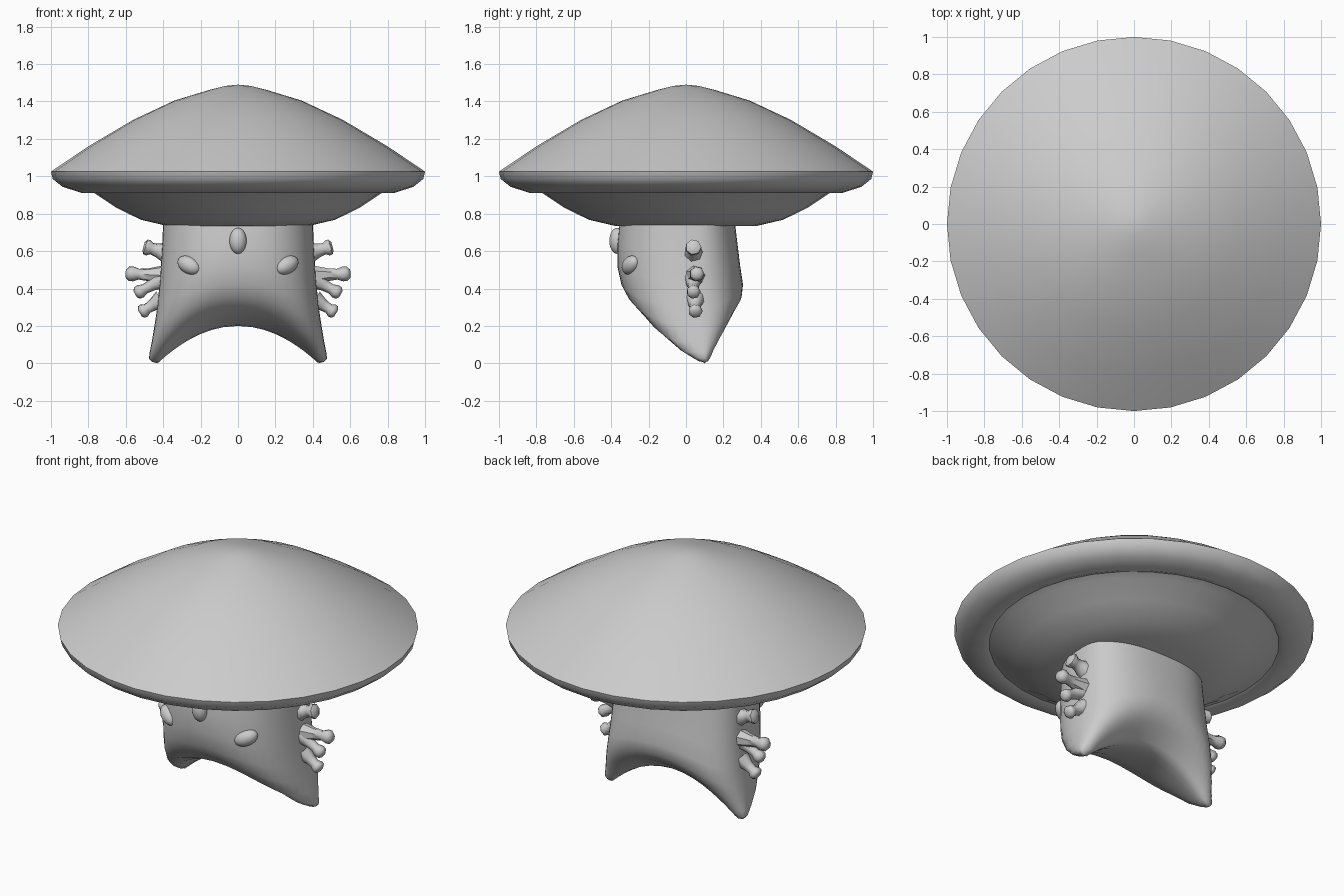
import bpy, bmesh, math
from mathutils import Vector, Matrix

if "Cube" in bpy.data.objects:
    bpy.data.objects.remove(bpy.data.objects["Cube"])


def finish(name, bm, angle=50):
    bmesh.ops.remove_doubles(bm, verts=bm.verts, dist=0.0005)
    bmesh.ops.recalc_face_normals(bm, faces=bm.faces)
    me = bpy.data.meshes.new(name)
    bm.to_mesh(me)
    bm.free()
    ob = bpy.data.objects.new(name, me)
    bpy.context.collection.objects.link(ob)
    bpy.ops.object.select_all(action='DESELECT')
    ob.select_set(True)
    bpy.context.view_layer.objects.active = ob
    bpy.ops.object.shade_smooth_by_angle(angle=math.radians(angle))
    return ob


def loft(bm, rings, cap_start=False, cap_end=False):
    loops = [[bm.verts.new(p) for p in r] for r in rings]
    n = len(loops[0])
    for a, b in zip(loops, loops[1:]):
        for i in range(n):
            j = (i + 1) % n
            bm.faces.new((a[i], a[j], b[j], b[i]))
    if cap_start:
        bm.faces.new(loops[0][::-1])
    if cap_end:
        bm.faces.new(loops[-1])


# Mushroom cap: lathed profile with a turned-under lip and bulging gill dish
profile = [(0.0001, 1.49), (0.07, 1.483), (0.15, 1.463), (0.34, 1.405), (0.56, 1.302),
           (0.8, 1.16), (1, 1.025), (0.99, 0.985), (0.94, 0.945), (0.84, 0.912),
           (0.805, 0.925), (0.765, 0.908), (0.65, 0.832), (0.52, 0.768),
           (0.38, 0.735), (0.0001, 0.732)]
bm = bmesh.new()
loft(bm, [[(r * math.cos(k * math.tau / 32), r * math.sin(k * math.tau / 32), z)
           for k in range(32)] for r, z in profile])
finish("mushroom_cap", bm, 40)

# Body: stacked superellipse rings, sheared so the bottom arches between two feet
# each level: height fraction, half width, front y, side y, back y
levels = [(0, .43, .10, .10, .10), (.012, .462, .04, .10, .135), (.035, .476, -.02, .10, .155),
          (.08, .472, -.12, .095, .185), (.16, .46, -.235, .085, .245),
          (.28, .445, -.31, .07, .297), (.40, .432, -.345, .06, .305),
          (.58, .418, -.367, .05, .29), (.8, .407, -.367, .04, .275), (1, .40, -.355, .03, .262)]


def body_ring(s, w, yf, ys, yb):
    pts = []
    for k in range(48):
        c, d = math.cos(k * math.tau / 48), math.sin(k * math.tau / 48)
        x = w * math.copysign(abs(c) ** 0.82, c)
        y = ys + (yb - ys if d > 0 else yf - ys) * abs(d) ** 0.82
        zb = max(0, 0.2 * (1 - (x / 0.43) ** 2))
        pts.append((x, y, zb + (0.75 - zb) * s))
    return pts


bm = bmesh.new()
loft(bm, [body_ring(*l) for l in levels], cap_end=True)
body = finish("body", bm, 60)


# Eyes: flattened ellipsoids lying on the front surface
def eye(name, loc, long_axis, normal):
    L, N = Vector(long_axis).normalized(), Vector(normal)
    N = (N - L * N.dot(L)).normalized()
    S = N.cross(L)
    bm = bmesh.new()
    bmesh.ops.create_uvsphere(bm, u_segments=20, v_segments=12, radius=1)
    m = Matrix((L * 0.07, S * 0.046, N * 0.043)).transposed().to_4x4()
    bmesh.ops.transform(bm, matrix=Matrix.Translation(loc) @ m, verts=bm.verts)
    finish(name, bm, 180)


eye("middle_eye", (0, -0.367, 0.655), (0, 0, 1), (0, -1, 0))
for side, label in ((-1, "left"), (1, "right")):
    eye(label + "_eye", (side * 0.262, -0.295, 0.525),
        (side * 0.75, 0.4, 0.42), (side * 0.5, -0.85, 0))


# Side polyps: stubby faceted branches with a flared base and knobbed tip
def polyp(bm, base, tip, r, side):
    a, b = Vector(base), Vector(tip)
    a.x *= side
    b.x *= side
    q = (b - a).to_track_quat('Z', 'Y')
    rings = []
    for t, f in ((0, 1.5), (.4, .95), (.65, .8), (.8, 1.1), (.92, 1.05), (1, .6)):
        rings.append([a.lerp(b, t) + q @ Vector((r * f * math.cos(k * math.tau / 7),
                                               r * f * math.sin(k * math.tau / 7), 0))
                      for k in range(7)])
    loft(bm, rings, True, True)


stubs = [((.38, .04, .59), (.505, .04, .625), .04),
         ((.40, .05, .47), (.60, .06, .48), .037),
         ((.40, .04, .45), (.55, .04, .37), .034),
         ((.41, .05, .34), (.525, .05, .268), .035)]
for side, label in ((-1, "left"), (1, "right")):
    bm = bmesh.new()
    for base, tip, r in stubs:
        polyp(bm, base, tip, r, side)
    finish(label + "_polyps", bm, 50)
